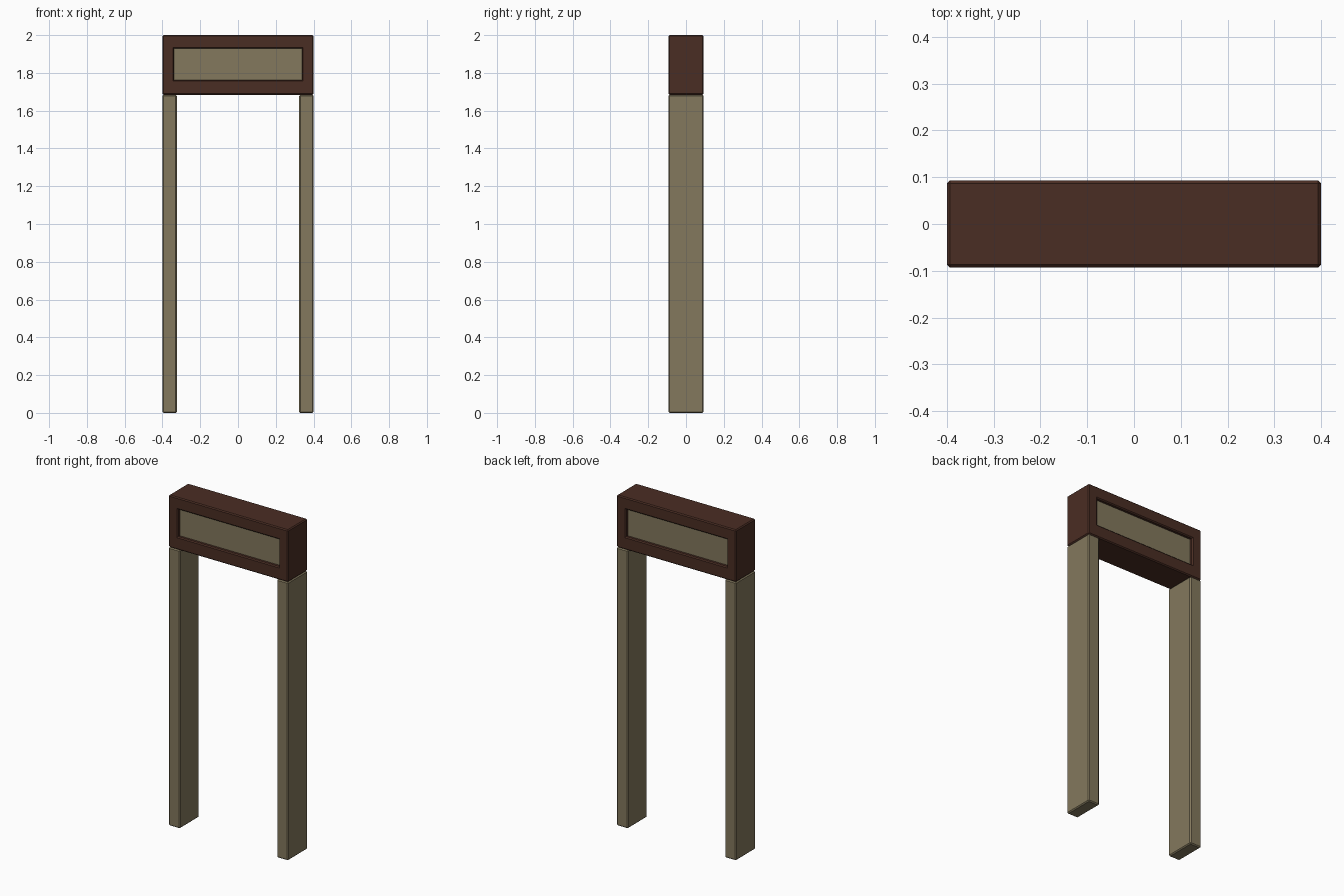
import bpy, bmesh

if "Cube" in bpy.data.objects:
    bpy.data.objects.remove(bpy.data.objects["Cube"])

W, D, H = 0.4, 0.093, 2.0      # half width, half depth, height
SPLIT = 1.684                  # underside of the header
BEVEL = 0.006


def material(name, rgb):
    m = bpy.data.materials.new(name)
    m.diffuse_color = (*rgb, 1.0)
    m.use_nodes = True
    m.node_tree.nodes["Principled BSDF"].inputs["Base Color"].default_value = m.diffuse_color
    return m


brown = material("dark_brown_wood", (0.0685, 0.0262, 0.0168))
tan = material("tan_wood", (0.227, 0.188, 0.109))


def box(bm, lo, hi):
    bmesh.ops.create_cube(bm, size=1.0)
    for v in bm.verts:
        v.co = [(a + b) / 2 + c * (b - a) for a, b, c in zip(lo, hi, v.co)]


def finish(bm, name, mats):
    bmesh.ops.recalc_face_normals(bm, faces=bm.faces)
    me = bpy.data.meshes.new(name)
    bm.to_mesh(me)
    bm.free()
    for m in mats:
        me.materials.append(m)
    ob = bpy.data.objects.new(name, me)
    bpy.context.collection.objects.link(ob)
    return ob


# Legs: bevelled boards, one per side
for side, name in ((-1, "left_leg"), (1, "right_leg")):
    xs = sorted((side * W, side * 0.324))
    bm = bmesh.new()
    box(bm, (xs[0], -D, 0), (xs[1], D, SPLIT))
    bmesh.ops.bevel(bm, geom=bm.edges[:], offset=BEVEL, segments=1, affect='EDGES')
    finish(bm, name, [tan])

# Header: brown block with a recessed tan panel on front and back
bm = bmesh.new()
box(bm, (-W, -D, SPLIT), (W, D, H))
bm.normal_update()
sharp = set(bm.edges)
for f in [f for f in bm.faces if abs(f.normal.y) > 0.9]:
    sign = 1 if f.normal.y > 0 else -1
    # opening outline
    bmesh.ops.inset_region(bm, faces=[f], thickness=0.05)
    for v in f.verts:
        v.co.x = 0.338 if v.co.x > 0 else -0.338
        v.co.z = 1.928 if v.co.z > 1.84 else 1.762
    sharp.update(f.edges)
    # recess floor
    floor = bmesh.ops.extrude_discrete_faces(bm, faces=[f])["faces"][0]
    for v in floor.verts:
        v.co.y -= sign * 0.02
    floor.material_index = 1
sharp = [e for e in bm.edges
         if all(abs(abs(v.co.y) - D) < 1e-4 for v in e.verts)
         and e.is_manifold and e.calc_face_angle(0) > 0.5]
sharp += [e for e in bm.edges if e.verts[0].co.y * e.verts[1].co.y < 0]
sharp = list(set(sharp))
bmesh.ops.bevel(bm, geom=sharp, offset=BEVEL, segments=1, affect='EDGES', material=0)
finish(bm, "header_block", [brown, tan])
